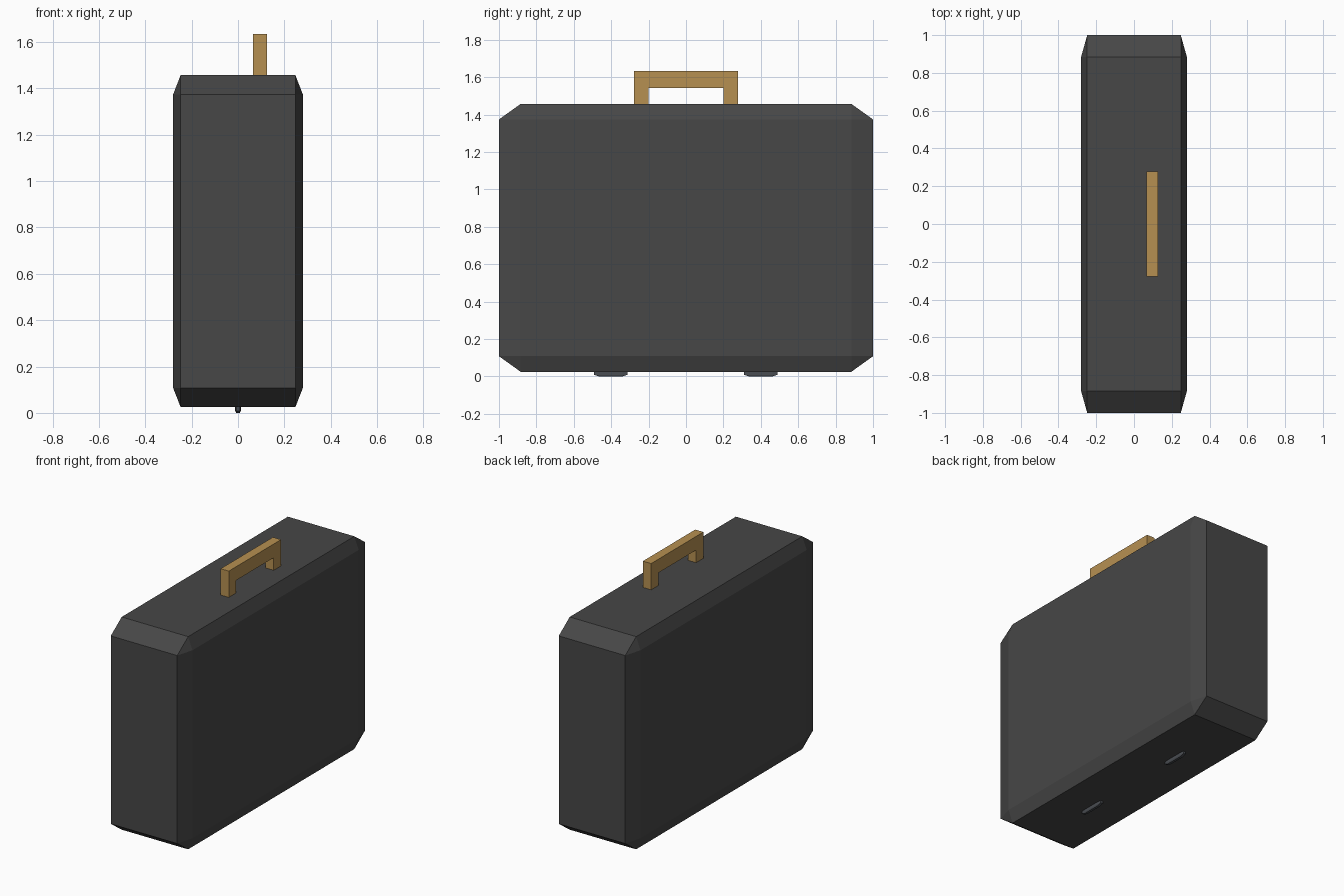
import bpy, bmesh
from mathutils import Matrix, Vector

if "Cube" in bpy.data.objects:
    bpy.data.objects.remove(bpy.data.objects["Cube"])


def material(name, rgb):
    m = bpy.data.materials.new(name)
    m.diffuse_color = (*rgb, 1)
    m.use_nodes = True
    m.node_tree.nodes["Principled BSDF"].inputs["Base Color"].default_value = m.diffuse_color
    return m


charcoal = material("charcoal", (0.063, 0.063, 0.063))
tan = material("tan leather", (0.47, 0.28, 0.083))
steel = material("dark steel", (0.068, 0.075, 0.085))


def finish(name, bm, mat):
    bmesh.ops.recalc_face_normals(bm, faces=bm.faces[:])
    mesh = bpy.data.meshes.new(name)
    bm.to_mesh(mesh)
    bm.free()
    mesh.materials.append(mat)
    bpy.context.collection.objects.link(bpy.data.objects.new(name, mesh))


def chamfered_box(name, lo, hi, ratio, mat):
    """Cube with chamfered edges, stretched so the chamfer follows each axis."""
    lo, hi = Vector(lo), Vector(hi)
    bm = bmesh.new()
    bmesh.ops.create_cube(bm, size=2)
    bmesh.ops.bevel(bm, geom=bm.edges[:], offset=ratio, offset_type='OFFSET',
                    segments=1, affect='EDGES')
    bmesh.ops.transform(bm, verts=bm.verts[:],
                        matrix=Matrix.Translation((lo + hi) / 2) @ Matrix.Diagonal((*((hi - lo) / 2), 1)))
    finish(name, bm, mat)


# case body
chamfered_box("case_body", (-0.28, -1, 0.025), (0.28, 1, 1.457), 0.116, charcoal)

# feet under the case
for side, y in (("front", -0.403), ("back", 0.4)):
    chamfered_box(side + "_foot", (-0.012, y - 0.09, 0), (0.012, y + 0.09, 0.06), 0.3, steel)

# carrying handle: bracket profile extruded across x
half = [(0.278, 1.455), (0.278, 1.634), (-0.278, 1.634), (-0.278, 1.455),
        (-0.2, 1.455), (-0.2, 1.542), (0.2, 1.542), (0.2, 1.455)]
bm = bmesh.new()
face = bm.faces.new([bm.verts.new((0.065, y, z)) for y, z in half])
ext = bmesh.ops.extrude_face_region(bm, geom=[face])
bmesh.ops.translate(bm, vec=(0.061, 0, 0),
                    verts=[g for g in ext["geom"] if isinstance(g, bmesh.types.BMVert)])
finish("handle", bm, tan)
